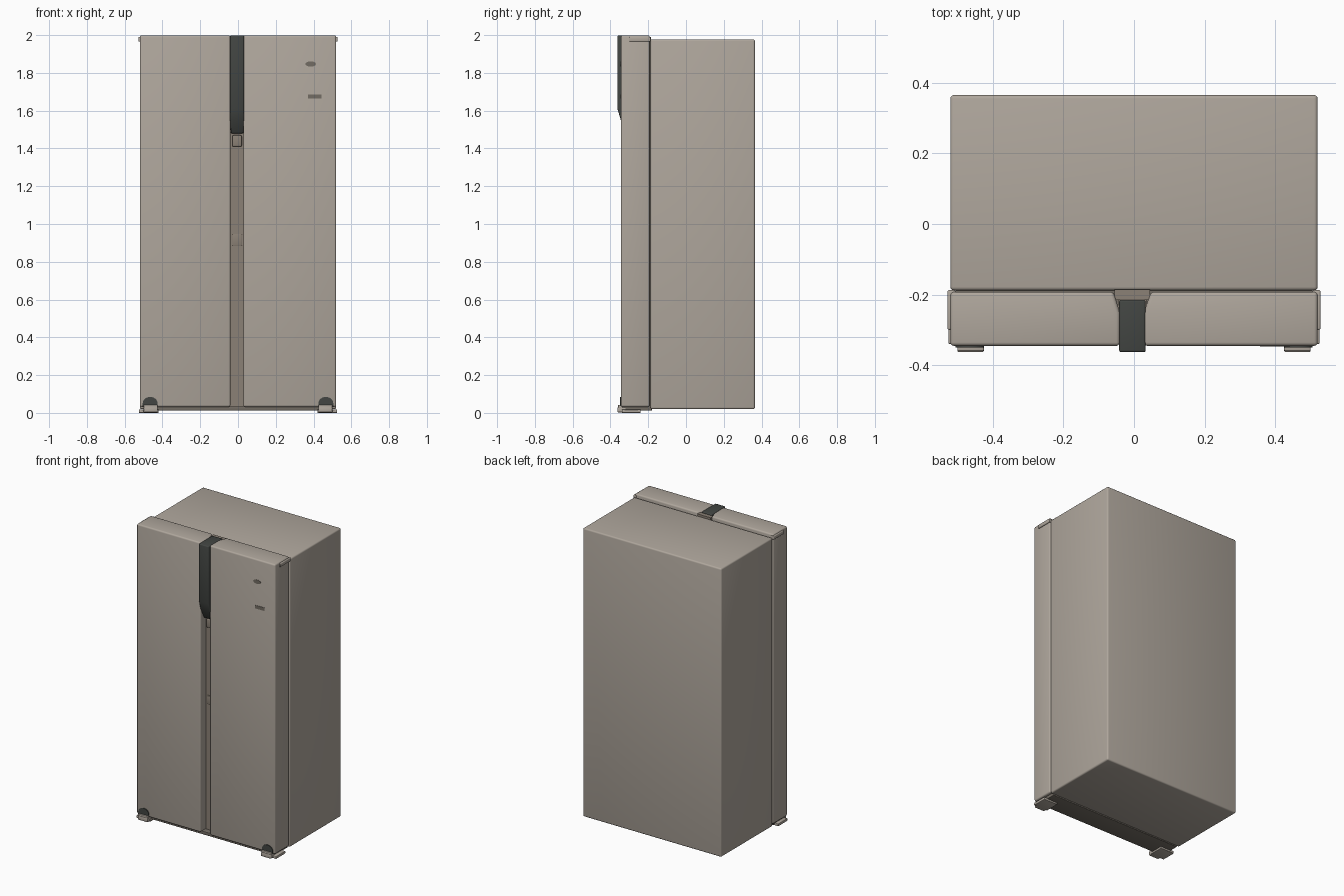
import bpy, bmesh, math
from mathutils import Vector

cube = bpy.data.objects.get("Cube")
if cube:
    bpy.data.objects.remove(cube, do_unlink=True)


def material(name, r, g, b, rough=0.6):
    m = bpy.data.materials.new(name)
    m.use_nodes = True
    m.diffuse_color = (r, g, b, 1)
    node = m.node_tree.nodes["Principled BSDF"]
    node.inputs["Base Color"].default_value = (r, g, b, 1)
    node.inputs["Roughness"].default_value = rough
    return m


BEIGE = material("warm beige", 0.43, 0.385, 0.335)
BROWN = material("trim brown", 0.26, 0.22, 0.18)
CHARCOAL = material("charcoal", 0.055, 0.06, 0.055)
TAUPE = material("dark taupe", 0.17, 0.15, 0.125)


def prism(name, points, start, depth, mat, bevel=0.0, segments=3):
    """Solid from a closed 3D outline swept along a depth vector."""
    bm = bmesh.new()
    base = bm.faces.new([bm.verts.new(Vector(start) + Vector(p)) for p in points])
    swept = bmesh.ops.extrude_face_region(bm, geom=[base])["geom"]
    bmesh.ops.translate(bm, vec=depth,
                        verts=[v for v in swept if isinstance(v, bmesh.types.BMVert)])
    bmesh.ops.recalc_face_normals(bm, faces=bm.faces)
    if bevel:
        edges = [e for e in bm.edges if e.calc_face_angle(0) > 0.5]
        bmesh.ops.bevel(bm, geom=edges, offset=bevel, segments=segments,
                        profile=0.5, affect='EDGES', clamp_overlap=True)
    mesh = bpy.data.meshes.new(name)
    bm.to_mesh(mesh)
    bm.free()
    mesh.materials.append(mat)
    obj = bpy.data.objects.new(name, mesh)
    bpy.context.collection.objects.link(obj)
    bpy.ops.object.select_all(action='DESELECT')
    obj.select_set(True)
    bpy.context.view_layer.objects.active = obj
    bpy.ops.object.shade_smooth_by_angle(angle=math.radians(35))
    return obj


def box(name, lo, hi, mat, bevel=0.0, segments=3):
    (x0, y0, z0), (x1, y1, z1) = lo, hi
    outline = [(x0, y0, 0), (x1, y0, 0), (x1, y1, 0), (x0, y1, 0)]
    return prism(name, outline, (0, 0, z0), (0, 0, z1 - z0), mat, bevel, segments)


# Cabinet and the seal between it and the doors
box("cabinet", (-0.52, -0.188, 0.02), (0.52, 0.365, 1.978), BEIGE, 0.01)
box("door_seal", (-0.505, -0.2, 0.03), (0.505, -0.18, 1.965), TAUPE)

# Doors with inner edges that open towards the cabinet
for name, outer, front, back in (("right_door", -0.52, -0.04, -0.058),
                                 ("left_door", 0.52, 0.028, 0.048)):
    outline = [(outer, -0.345, 0), (front, -0.345, 0), (front, -0.25, 0),
               (back, -0.192, 0), (outer, -0.192, 0)]
    prism(name, outline, (0, 0, 0.032), (0, 0, 1.966), BEIGE, 0.01)

# Recessed centre strip with its small latch blocks
box("centre_strip", (-0.045, -0.285, 0.025), (0.036, -0.186, 1.55), BROWN)
box("upper_centre_strip", (-0.055, -0.215, 1.55), (0.045, -0.186, 1.99), BROWN)
box("upper_latch", (-0.03, -0.3, 1.41), (0.02, -0.28, 1.47), BROWN, 0.006)
box("middle_latch", (-0.03, -0.292, 0.885), (0.022, -0.28, 0.945), BROWN, 0.004)

# Handle: side profile with a sloping lower end
profile = [(-0.363, 1.998), (-0.363, 1.61), (-0.345, 1.55), (-0.315, 1.48),
           (-0.215, 1.48), (-0.215, 1.998)]
handle = prism("handle", [(0, y, z) for y, z in profile],
               (-0.042, 0, 0), (0.075, 0, 0), CHARCOAL, 0.006)
for v in handle.data.vertices:
    if v.co.z < 1.54:
        v.co.x = -0.0045 + (v.co.x + 0.0045) * 0.88

# Kick plate under the doors
box("kick_plate", (-0.5, -0.325, 0.012), (0.5, -0.18, 0.034), TAUPE, 0.004)

# Hinges, mirrored left and right
for side, s in (("left", 1), ("right", -1)):
    def pair(part, xs, ys, zs, mat, bevel):
        a, b = sorted(s * x for x in xs)
        box(side + "_" + part, (a, ys[0], zs[0]), (b, ys[1], zs[1]), mat, bevel)

    pair("top_hinge", (0.505, 0.528), (-0.3, -0.187), (1.965, 1.99), BEIGE, 0.005)
    pair("bottom_hinge", (0.425, 0.5), (-0.363, -0.25), (0.003, 0.03), BEIGE, 0.005)
    pair("hinge_base", (0.42, 0.525), (-0.34, -0.24), (0, 0.018), BEIGE, 0.004)
    pair("hinge_tab", (0.425, 0.5), (-0.36, -0.335), (0.02, 0.042), BEIGE, 0.004)
    # Arched dark socket above the hinge
    arch = [(s * 0.465 + 0.04 * math.cos(t * math.pi / 8), 0,
             0.05 + 0.035 * math.sin(t * math.pi / 8)) for t in range(9)]
    arch += [(s * 0.465 - 0.04, 0, 0.036), (s * 0.465 + 0.04, 0, 0.036)]
    prism(side + "_hinge_socket", arch, (0, -0.35, 0), (0, 0.009, 0), CHARCOAL)

# Plain badges on the left door
oval = [(0.385 + 0.028 * math.cos(t * math.pi / 8), 0,
         1.847 + 0.014 * math.sin(t * math.pi / 8)) for t in range(16)]
prism("oval_badge", oval, (0, -0.347, 0), (0, 0.004, 0), TAUPE)
box("bar_badge", (0.37, -0.347, 1.664), (0.442, -0.343, 1.686), TAUPE)
